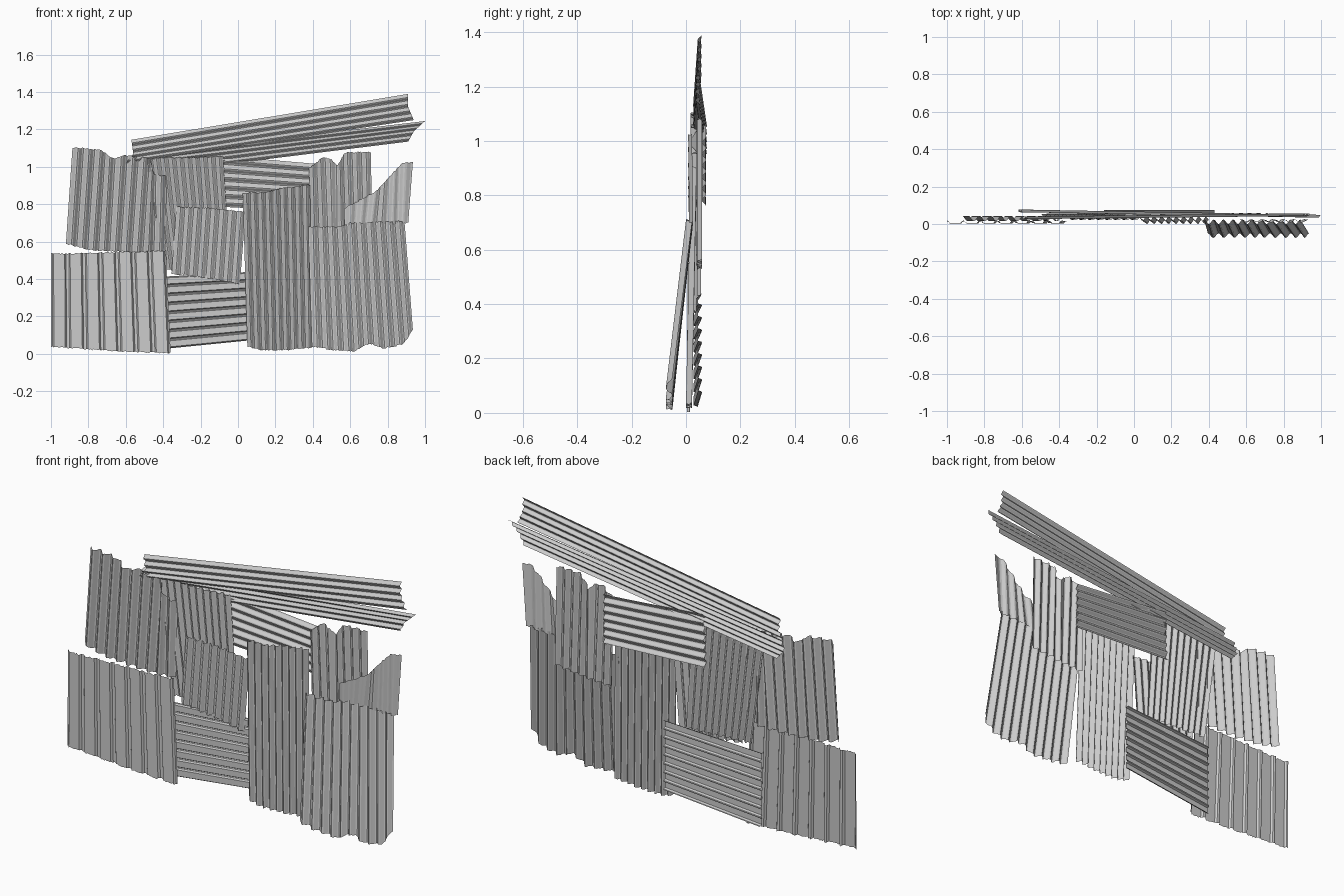
import bpy, math, random
from mathutils import Vector

if "Cube" in bpy.data.objects:
    bpy.data.objects.remove(bpy.data.objects["Cube"])

random.seed(4)


def sample(line, t):
    """Point on an x,z polyline at fraction t of its end-to-end chord."""
    a, b = Vector(line[0]), Vector(line[-1])
    chord = b - a
    pts = [(Vector(p), (Vector(p) - a).dot(chord) / chord.length_squared) for p in line]
    for (p, s), (q, e) in zip(pts, pts[1:]):
        if t <= e and e > s:
            return p.lerp(q, max(0, (t - s) / (e - s)))
    return b


def wave(phase, style):
    """Depth of the corrugation, from -1 to 1."""
    if style == "rib":
        return max(-1, min(1, 5 * (math.cos(phase) - 0.72)))
    return math.cos(phase)


def sheet(name, start, end, y_start, y_end, waves, amp, style="sine", rough=0.004):
    """Corrugated sheet ruled between two edge polylines."""
    steps = waves * (12 if style == "rib" else 8)
    verts, faces = [], []
    for i in range(steps + 1):
        t = i / steps
        p, q = sample(start, t), sample(end, t)
        along = (q - p).normalized()
        p = p + along * random.uniform(-rough, rough)
        q = q + along * random.uniform(-rough, rough)
        d = amp * wave(t * waves * math.tau, style)
        verts += [(p.x, y_start + d, p.y), (q.x, y_end + d, q.y)]
        if i:
            k = 2 * i
            faces.append((k - 2, k, k + 1, k - 1))
    mesh = bpy.data.meshes.new(name)
    mesh.from_pydata(verts, [], faces)
    obj = bpy.data.objects.new(name, mesh)
    bpy.context.collection.objects.link(obj)
    return obj


# Left side of the wall
sheet("upper_left_sheet",
      [(-.92, .59), (-.80, .555), (-.60, .545), (-.39, .545)],
      [(-.885, 1.105), (-.73, 1.09), (-.67, 1.045), (-.61, 1.06), (-.47, 1.05), (-.45, .96), (-.38, .95)],
      .03, .03, 9, .014)
sheet("lower_left_sheet",
      [(-1.0, .037), (-.6, .012), (-.36, .004)],
      [(-1.0, .535), (-.6, .545), (-.385, .55)],
      .009, .012, 7, .006, "rib")

# Middle of the wall
sheet("lower_middle_sheet",
      [(-.46, .02), (-.46, .41)], [(.09, .075), (.09, .44)],
      .035, .052, 8, .007, "rib", 0)
sheet("centre_sheet",
      [(-.355, .43), (-.2, .41), (-.12, .40), (.01, .37)],
      [(-.33, .785), (-.15, .78), (.04, .76)],
      .03, .032, 8, .008)
sheet("upper_middle_sheet",
      [(-.42, .45), (-.04, .43)],
      [(-.50, 1.05), (-.3, 1.05), (-.08, 1.055)],
      .048, .046, 10, .008)
sheet("upper_cross_sheet",
      [(-.16, .79), (-.15, 1.065)], [(.43, .76), (.43, 1.015)],
      .066, .066, 6, .008, "sine", 0)
sheet("tall_centre_sheet",
      [(.05, .04), (.12, .02), (.25, .02), (.40, .035)],
      [(.025, .86), (.15, .865), (.25, .89), (.385, .905)],
      .011, .028, 9, .011)

# Right side of the wall
sheet("leaning_right_sheet",
      [(.395, .04), (.48, .025), (.62, .012), (.70, .055), (.78, .03), (.88, .05), (.91, .09), (.935, .13)],
      [(.375, .68), (.55, .68), (.60, .70), (.89, .71)],
      -.062, .012, 10, .012)
sheet("upper_right_sheet",
      [(.39, .53), (.55, .54), (.72, .56)],
      [(.38, .99), (.45, 1.05), (.50, 1.04), (.53, 1.005), (.57, 1.075), (.71, 1.08)],
      .05, .05, 7, .009)
sheet("torn_right_sheet",
      [(.57, .685), (.91, .70)],
      [(.57, .78), (.74, .87), (.81, .95), (.88, 1.02), (.935, 1.025)],
      .019, .015, 6, .007)

# Long strips laid over the top
sheet("upper_roof_strip",
      [(-.60, 1.02), (-.56, 1.07), (-.57, 1.145)],
      [(.94, 1.25), (.91, 1.32), (.91, 1.39)],
      .033, .05, 4, .007, "sine", 0)
sheet("lower_roof_strip",
      [(-.58, .95), (-.62, 1.0), (-.60, 1.055)],
      [(.91, 1.135), (.94, 1.19), (1.0, 1.245)],
      .07, .042, 4, .007, "sine", 0)
